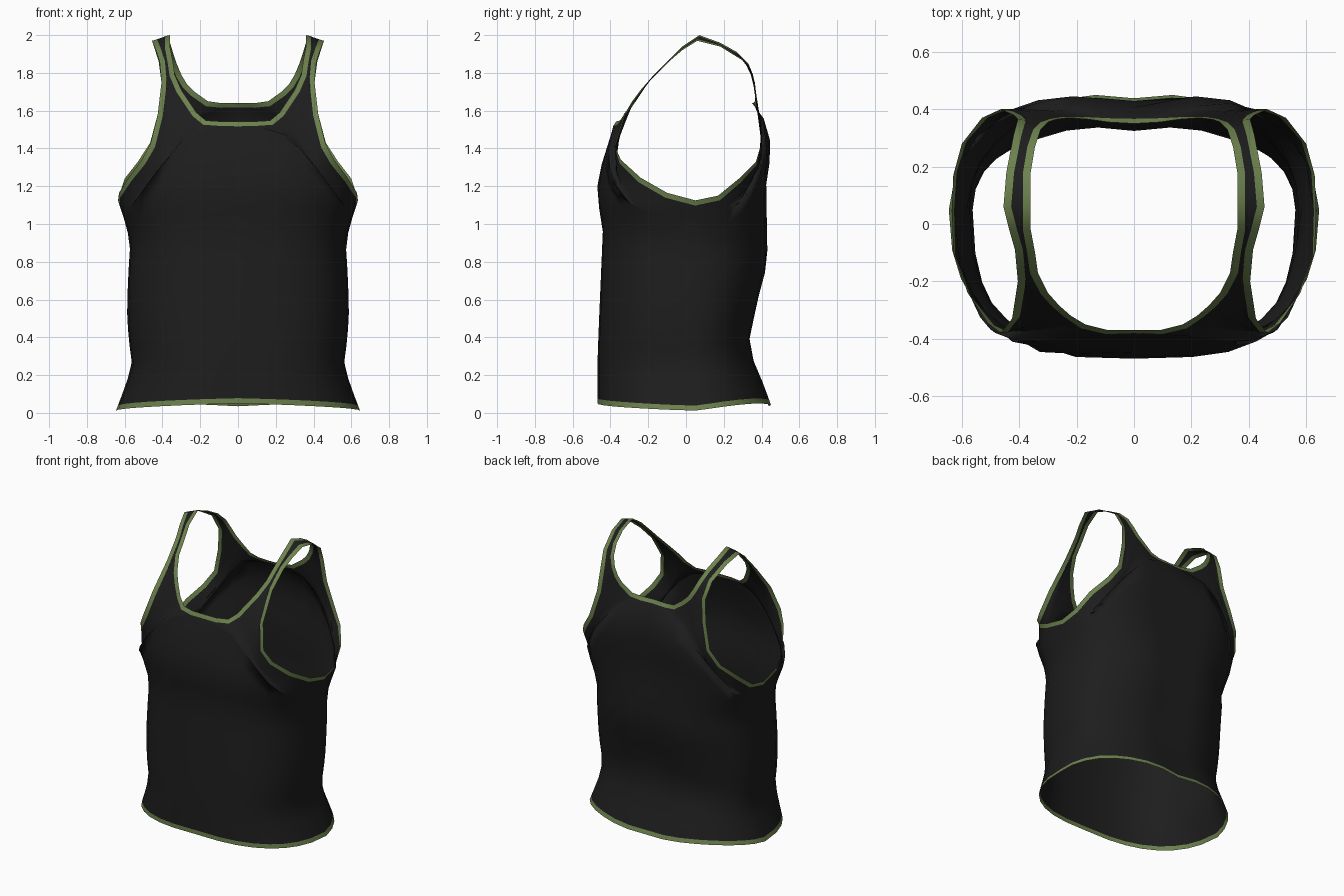
import bpy, bmesh, math

if "Cube" in bpy.data.objects:
    bpy.data.objects.remove(bpy.data.objects["Cube"])

N = 8            # columns per quarter of the torso
BODY_ROWS = 13   # rows from hem to armpit
SEAM_Y = 0.05    # y of the side seam


def interp(table, z):
    if z <= table[0][0]:
        return table[0][1]
    for (a, va), (b, vb) in zip(table, table[1:]):
        if z <= b:
            return va + (vb - va) * (z - a) / (b - a)
    return table[-1][1]


def lerp(a, b, t):
    return a + (b - a) * t


# torso profiles: (z, half width), (z, depth) and (z, squareness)
WIDTH = [(0, .65), (.12, .605), (.25, .56), (.4, .58), (.55, .588), (.75, .58),
         (.9, .57), (1.0, .595), (1.13, .635)]
FRONT = [(0, .47), (.3, .468), (.5, .46), (.97, .44), (1.17, .475), (1.35, .44),
         (1.5, .385), (1.58, .34), (1.76, .22), (1.95, .05), (2, .05)]
BACK = [(0, .48), (.12, .44), (.35, .343), (.6, .395), (.8, .45), (1.0, .44),
        (1.2, .43), (1.4, .46), (1.55, .43), (1.64, .39), (1.82, .36), (1.91, .28), (2, .15)]
FRONT_POWER = [(0, 2.5), (.3, 2.7), (1.0, 2.7), (1.25, 3)]
BACK_POWER = [(0, 2.1), (.9, 2.2), (1.25, 3)]

# neckline point paired with armhole point, armpit to shoulder
FRONT_EDGES = [
    ((0, -.37, 1.543), (.635, .05, 1.125)), ((.09, -.37, 1.543), (.63, -.1, 1.165)),
    ((.17, -.35, 1.548), (.58, -.24, 1.245)), ((.22, -.32, 1.59), (.51, -.345, 1.34)),
    ((.26, -.285, 1.65), (.465, -.38, 1.42)), ((.30, -.24, 1.71), (.425, -.33, 1.58)),
    ((.335, -.17, 1.79), (.405, -.2, 1.75)), ((.345, -.1, 1.86), (.415, -.09, 1.86)),
    ((.36, -.02, 1.94), (.435, -.02, 1.92)), ((.36, .07, 2.0), (.455, .06, 1.97))]
BACK_EDGES = [
    ((0, .35, 1.64), (.635, .05, 1.125)), ((.09, .355, 1.64), (.63, .17, 1.15)),
    ((.16, .365, 1.65), (.60, .28, 1.24)), ((.23, .37, 1.70), (.53, .37, 1.33)),
    ((.27, .365, 1.74), (.465, .40, 1.43)), ((.30, .355, 1.79), (.42, .38, 1.6)),
    ((.325, .33, 1.85), (.405, .365, 1.75)), ((.345, .27, 1.91), (.42, .31, 1.86)),
    ((.36, .18, 1.96), (.445, .18, 1.94)), ((.36, .07, 2.0), (.455, .06, 1.97))]
SAG = [1.2, 1.2, 1.1, .9, .5, .2, 0, 0, 0, 0]   # rows dip below the armhole


def reach(z, side):
    """Signed distance from the seam to the front or back."""
    return side * interp(FRONT if side < 0 else BACK, z) - SEAM_Y


def power(z, side):
    return interp(FRONT_POWER if side < 0 else BACK_POWER, z)


def section(angle, z, side):
    """x, y on the torso; angle 0 is the centre line, 90 degrees the side seam."""
    e = 2 / power(z, side)
    x = interp(WIDTH, z) * max(0, math.sin(angle)) ** e
    y = SEAM_Y + reach(z, side) * max(0, math.cos(angle)) ** e
    if side > 0:
        y -= .03 * math.exp(-(x / .12) ** 2)   # spine groove
    return x, y


def angle_of(p, side):
    e = power(p[2], side) / 2
    x = abs(p[0] / interp(WIDTH, p[2])) ** e
    y = max(0, (p[1] - SEAM_Y) / reach(p[2], side)) ** e
    return math.atan2(x, y)


def panel_rows(edges, side, hem, hem_lift):
    rows = []
    top_in, top_out = edges[0][0][2], edges[0][1][2]
    # torso below the armpit
    for k in range(BODY_ROWS):
        v = k / BODY_ROWS
        zi, zo = lerp(hem, top_in, v), lerp(.012, top_out, v)
        row = []
        for i in range(N + 1):
            t = i / N
            z = lerp(zi, zo, t) - v * SAG[0] * t * t * (1 - t)
            z += (1 - v) * hem_lift * math.sin(math.pi * t)
            x, y = section(math.pi / 2 * t, z, side)
            row.append((x, SEAM_Y if i == N else y, z))
        rows.append(row)
    # chest or back, narrowing to the strap
    for k, (a, b) in enumerate(edges):
        w = max(0, min(1, (k - 1) / 5))
        row = []
        if w < 1:
            a0, a1 = angle_of(a, side), angle_of(b, side)
            sa, sb = section(a0, a[2], side), section(a1, b[2], side)
        for i in range(N + 1):
            strap = 0 if i == 0 else 1 if i == N else .4 + .2 * (i - 1) / (N - 2)
            t = lerp(i / N, strap, w)
            z = lerp(a[2], b[2], t) - SAG[k] * t * t * (1 - t)
            p = [lerp(a[0], b[0], t), lerp(a[1], b[1], t)]
            if w < 1:
                s = section(lerp(a0, a1, t), z, side)
                for j in (0, 1):
                    bulged = s[j] + lerp(a[j] - sa[j], b[j] - sb[j], t)
                    p[j] = lerp(bulged, p[j], w)
            row.append((p[0], p[1], z))
        rows.append(row)
    return rows


def material(name, rgb):
    m = bpy.data.materials.new(name)
    m.diffuse_color = (*rgb, 1)
    m.use_nodes = True
    m.node_tree.nodes["Principled BSDF"].inputs["Base Color"].default_value = m.diffuse_color
    return m


# shirt shell: both panels, mirrored left and right
bm = bmesh.new()
for rows, side in ((panel_rows(FRONT_EDGES, -1, .05, 0), -1),
                   (panel_rows(BACK_EDGES, 1, .035, .025), 1)):
    for mx in (1, -1):
        grid = [[bm.verts.new((mx * x, y, z)) for x, y, z in row] for row in rows]
        for r0, r1 in zip(grid, grid[1:]):
            for i in range(N):
                q = [r0[i], r0[i + 1], r1[i + 1], r1[i]]
                bm.faces.new(q if mx * side < 0 else q[::-1])
bmesh.ops.remove_doubles(bm, verts=bm.verts[:], dist=.003)
bmesh.ops.recalc_face_normals(bm, faces=bm.faces[:])

# green binding along hem, neckline and armholes
rim = bmesh.ops.inset_region(bm, faces=bm.faces[:], use_boundary=True,
                             use_even_offset=True, thickness=.028, depth=0)
for f in bm.faces:
    f.smooth = True
for f in rim["faces"]:
    f.material_index = 1

mesh = bpy.data.meshes.new("tank_top")
bm.to_mesh(mesh)
bm.free()
mesh.materials.append(material("black fabric", (.0125, .0125, .0125)))
mesh.materials.append(material("olive green binding", (.15, .22, .075)))
shirt = bpy.data.objects.new("tank_top", mesh)
bpy.context.collection.objects.link(shirt)
